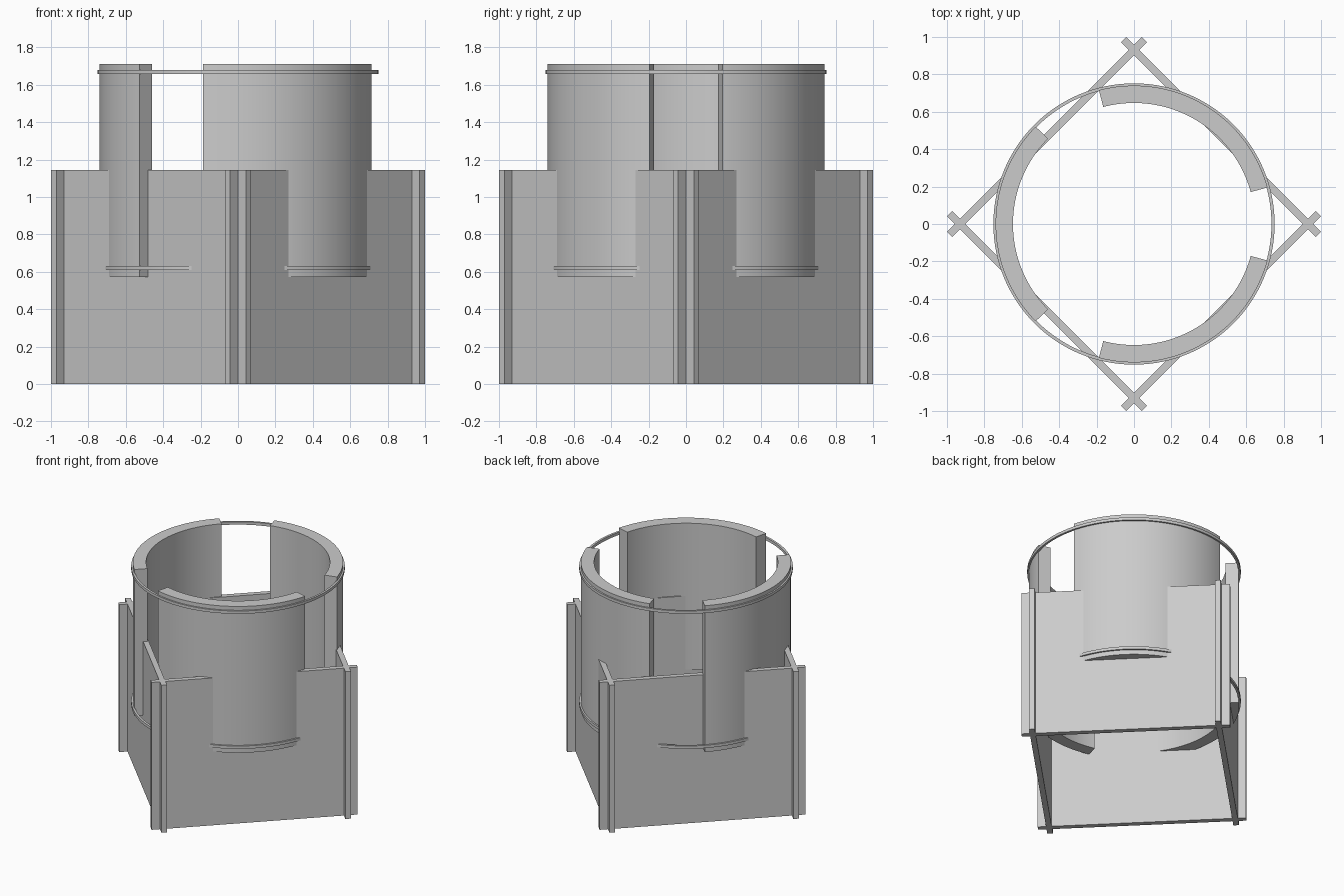
import bpy
import bmesh
from math import radians, cos, sin, sqrt

cube = bpy.data.objects.get("Cube")
if cube:
    bpy.data.objects.remove(cube, do_unlink=True)

grey = bpy.data.materials.new("plain grey")
grey.use_nodes = True
colour = (0.6, 0.6, 0.6, 1)
grey.diffuse_color = colour
grey.node_tree.nodes["Principled BSDF"].inputs["Base Color"].default_value = colour


def finish(obj):
    obj.data.materials.clear()
    obj.data.materials.append(grey)
    return obj


def swept_band(name, inner, outer, bottom, top, start, end, steps):
    """Sweep a rectangular section around z, from start to end in degrees."""
    closed = end - start >= 360
    section = [(inner, bottom), (outer, bottom), (outer, top), (inner, top)]
    bm = bmesh.new()
    loops = []
    for i in range(steps if closed else steps + 1):
        a = radians(start + (end - start) * i / steps)
        loops.append([bm.verts.new((r * cos(a), r * sin(a), z)) for r, z in section])
    for i in range(steps):
        p, q = loops[i], loops[(i + 1) % len(loops)]
        for j in range(4):
            k = (j + 1) % 4
            bm.faces.new((p[j], q[j], q[k], p[k]))
    if not closed:
        bm.faces.new(loops[0])
        bm.faces.new(loops[-1][::-1])
    bmesh.ops.recalc_face_normals(bm, faces=bm.faces)
    mesh = bpy.data.meshes.new(name)
    bm.to_mesh(mesh)
    bm.free()
    obj = finish(bpy.data.objects.new(name, mesh))
    bpy.context.collection.objects.link(obj)
    bpy.ops.object.select_all(action="DESELECT")
    obj.select_set(True)
    bpy.context.view_layer.objects.active = obj
    bpy.ops.object.shade_smooth_by_angle(angle=radians(30))
    return obj


# Four interlocking base plates, crossing near their ends
height, thick = 1.145, 0.04
offset = 0.93 / sqrt(2)
length = 2 * (sqrt(2) - offset - thick / 2)
for i, side in enumerate(("back_left", "back_right", "front_right", "front_left")):
    a = radians(45 + 90 * i)
    bpy.ops.mesh.primitive_cube_add(
        size=1, location=(offset * cos(a), offset * sin(a), height / 2), rotation=(0, 0, a))
    plate = finish(bpy.context.object)
    plate.name = side + "_plate"
    plate.scale = (thick, length, height)

# Three curved wall segments with equal gaps between them
for name, centre in (("back_wall", 60), ("right_wall", 180), ("front_wall", 300)):
    swept_band(name, 0.647, 0.74, 0.573, 1.71, centre - 44.7, centre + 44.7, 48)

# Thin hoops that hold the wall segments together
for name, z in (("upper_hoop", 1.669), ("lower_hoop", 0.62)):
    swept_band(name, 0.735, 0.752, z - 0.011, z + 0.011, 0, 360, 128)
